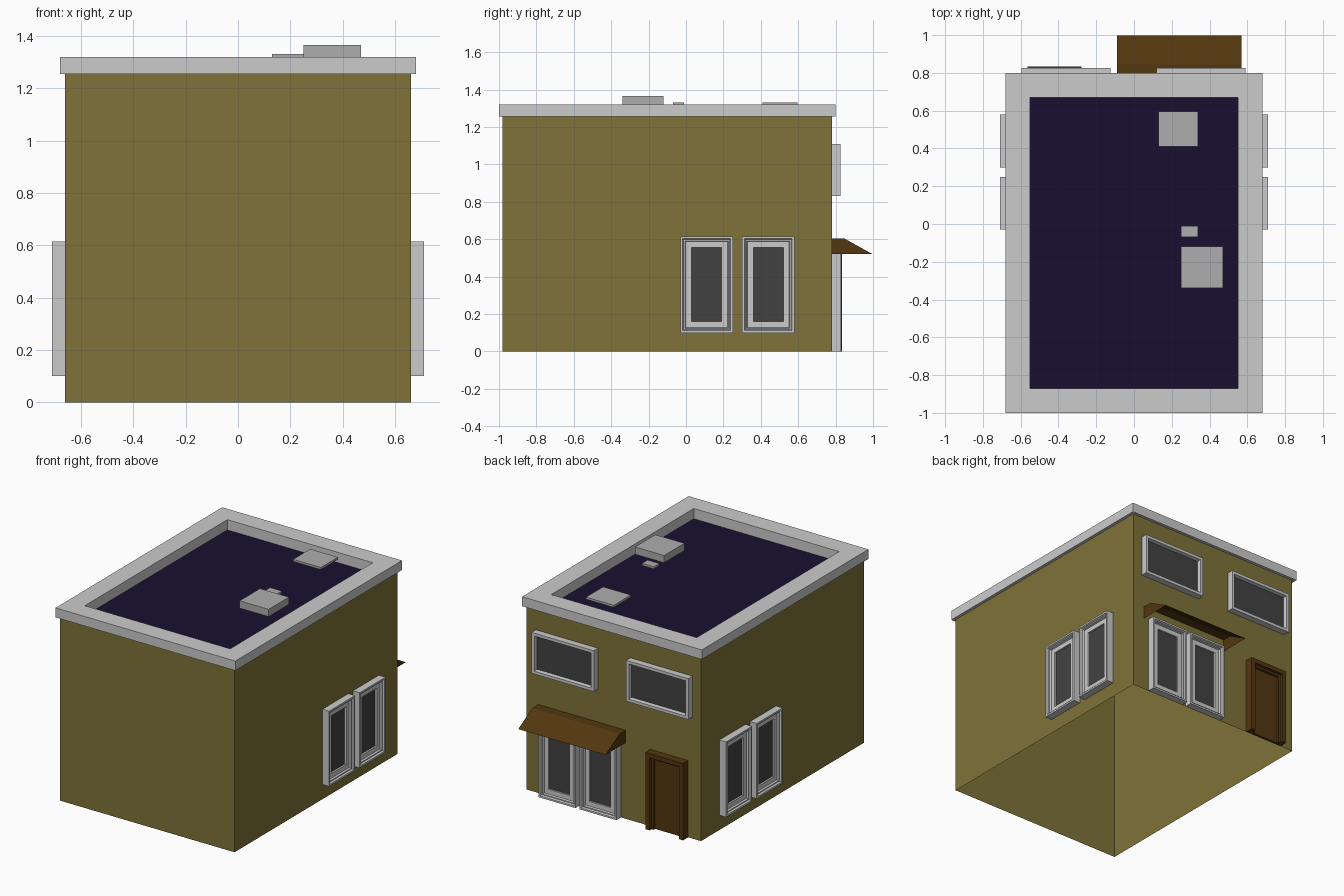
import bpy, bmesh
from mathutils import Matrix, Vector

if "Cube" in bpy.data.objects:
    bpy.data.objects.remove(bpy.data.objects["Cube"])


def material(name, rgb):
    m = bpy.data.materials.new(name)
    m.diffuse_color = (*rgb, 1)
    m.use_nodes = True
    m.node_tree.nodes["Principled BSDF"].inputs["Base Color"].default_value = m.diffuse_color
    return m


OLIVE = material("olive_wall", (0.21, 0.17, 0.04))
NAVY = material("navy_roof", (0.010, 0.005, 0.030))
BROWN = material("brown_wood", (0.085, 0.038, 0.005))
GLASS = material("dark_glass", (0.055, 0.055, 0.055))
VENT = material("vent_grey", (0.42, 0.42, 0.42))

# Local (u, v, depth) to world for each facing direction
TOP = Matrix.Identity(3)
BACK = Matrix(((1, 0, 0), (0, 0, 1), (0, 1, 0)))
RIGHT = Matrix(((0, 0, 1), (1, 0, 0), (0, 1, 0)))
LEFT = Matrix(((0, 0, -1), (1, 0, 0), (0, 1, 0)))


def finish(name, bm, mat):
    me = bpy.data.meshes.new(name)
    bm.to_mesh(me)
    bm.free()
    ob = bpy.data.objects.new(name, me)
    bpy.context.collection.objects.link(ob)
    if mat:
        me.materials.append(mat)
    return ob


def rings(name, rect, profile, facing, mat=None, cap=False):
    """Nested rectangles at (inset, depth) steps, joined by faces."""
    u0, u1, v0, v1 = rect
    bm = bmesh.new()
    prev = loop = None
    for i, d in profile:
        corners = ((u0 + i, v0 + i), (u1 - i, v0 + i), (u1 - i, v1 - i), (u0 + i, v1 - i))
        loop = [bm.verts.new(facing @ Vector((u, v, d))) for u, v in corners]
        if prev:
            for k in range(4):
                n = (k + 1) % 4
                bm.faces.new((prev[k], prev[n], loop[n], loop[k]))
        prev = loop
    if cap:
        bm.faces.new(loop)
    if facing.determinant() < 0:
        bmesh.ops.reverse_faces(bm, faces=bm.faces[:])
    return finish(name, bm, mat)


def box(name, x0, x1, y0, y1, z0, z1, mat=None):
    bm = bmesh.new()
    bmesh.ops.create_cube(bm, size=1)
    for v in bm.verts:
        v.co = ((x0 + x1) / 2 + v.co.x * (x1 - x0),
                (y0 + y1) / 2 + v.co.y * (y1 - y0),
                (z0 + z1) / 2 + v.co.z * (z1 - z0))
    return finish(name, bm, mat)


def casement(name, rect, wall, facing):
    """Stepped tall window frame with a dark pane."""
    steps = [(0, 0), (0, .05), (.012, .05), (.017, .038), (.024, .038),
             (.028, .026), (.06, .026), (.06, .014)]
    rings(name + "_frame", rect, [(i, wall + d) for i, d in steps], facing)
    rings(name + "_glass", rect, [(.06, wall + .014)], facing, GLASS, True)


# Walls, open underneath
rings("walls", (-.66, .66, -.98, .78), [(0, 0), (0, 1.255)], TOP, OLIVE)

# Parapet and sunken roof deck
ROOF = (-.68, .68, -1, .80)
rings("parapet", ROOF, [(.02, 1.255), (0, 1.255), (0, 1.32), (.13, 1.32), (.13, 1.25)], TOP)
rings("roof_deck", ROOF, [(.13, 1.25)], TOP, NAVY, True)

# Rooftop units
box("roof_unit_large", .25, .47, -.34, -.12, 1.315, 1.365, VENT)
box("roof_unit_small", .25, .34, -.07, -.01, 1.315, 1.33, VENT)
box("roof_hatch", .13, .34, .41, .595, 1.315, 1.33, VENT)

# Side windows, two on each side
for side, facing in (("right", RIGHT), ("left", LEFT)):
    for n, y in enumerate((-.03, .30)):
        casement(f"{side}_window_{n + 1}", (y, y + .28, .10, .615), .66, facing)

# Patio doors on the back wall
for n, x in enumerate((-.055, .255)):
    casement(f"patio_door_{n + 1}", (x, x + .28, 0, .525), .78, BACK)

# Upper back windows
for n, x in enumerate((-.595, .12)):
    rect = (x, x + .47, .83, 1.11)
    rings(f"upper_window_{n + 1}_frame", rect,
          [(0, .78), (0, .825), (.02, .825), (.024, .80)], BACK)
    rings(f"upper_window_{n + 1}_glass", rect, [(.024, .80)], BACK, GLASS, True)

# Entrance door with stepped jambs and lintel
for n, (i, w, y) in enumerate(((0, .03, .835), (.03, .015, .815))):
    x0, x1, top = -.563 + i, -.278 - i, .525 - i
    box(f"door_jamb_left_{n + 1}", x0, x0 + w, .78, y, 0, top, BROWN)
    box(f"door_jamb_right_{n + 1}", x1 - w, x1, .78, y, 0, top, BROWN)
    box(f"door_lintel_{n + 1}", x0 + w, x1 - w, .78, y, top - w, top, BROWN)
box("door_panel", -.518, -.323, .78, .797, 0, .48, BROWN)

# Awning shell, open underneath
bm = bmesh.new()
section = ((.78, .52), (.78, .605), (.845, .605), (.998, .52))
a, b = [[bm.verts.new((x, y, z)) for y, z in section] for x in (-.09, .57)]
bm.faces.new(a)
bm.faces.new(b[::-1])
for k in (1, 2):
    bm.faces.new((a[k], b[k], b[k + 1], a[k + 1]))
bmesh.ops.recalc_face_normals(bm, faces=bm.faces[:])
finish("awning", bm, BROWN)
